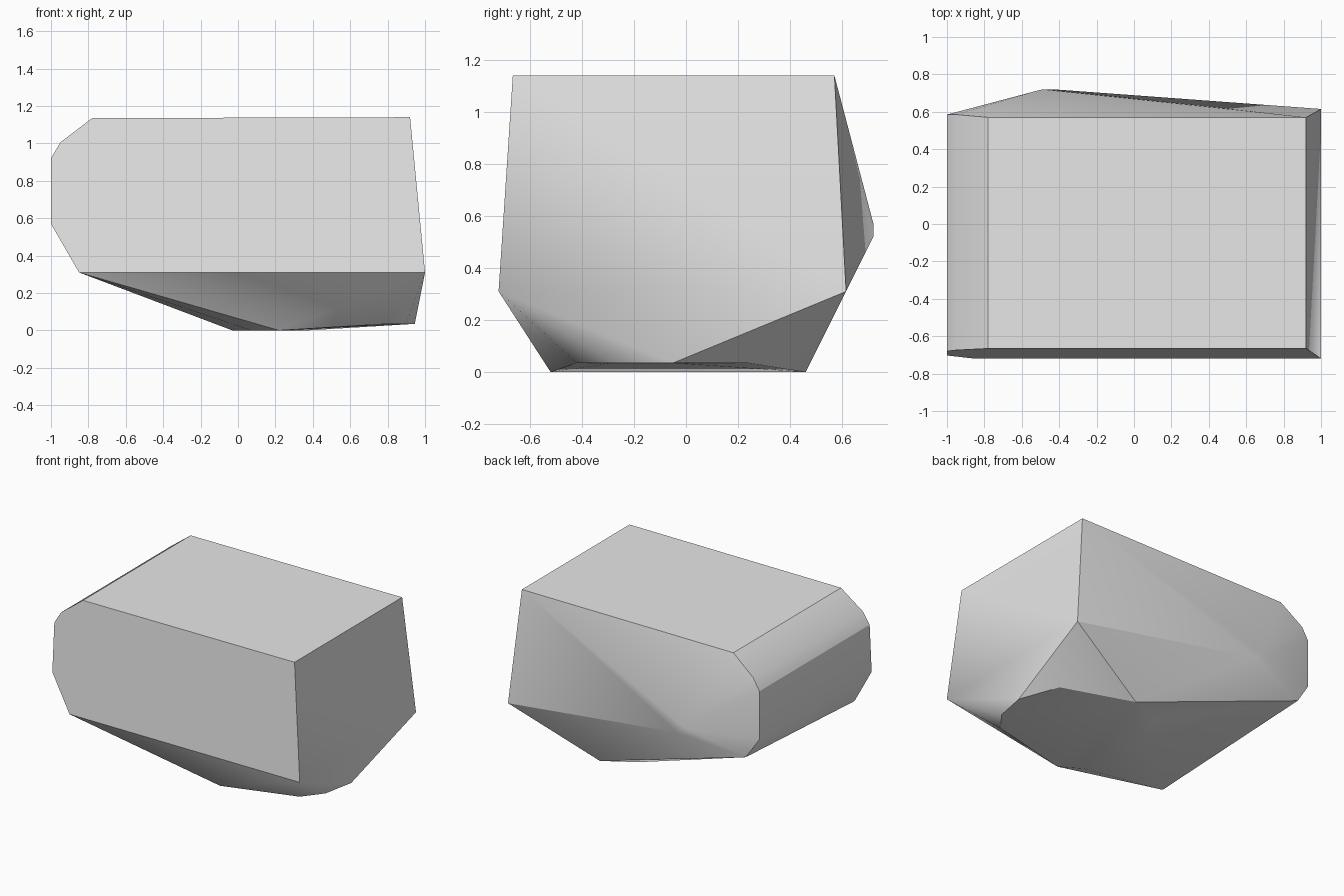
import bpy
import bmesh
import math

cube = bpy.data.objects.get("Cube")
if cube:
    bpy.data.objects.remove(cube, do_unlink=True)

# Side outline (x, z), shared by the flat front face and the back edge
TOP = [(-0.78, 1.135), (0.92, 1.14)]
ROUNDED_END = [(-0.95, 1.005), (-1.0, 0.92), (-1.0, 0.57)]


def front_y(z):
    return -0.72 + 0.066 * (z - 0.31)


points = [(x, front_y(z), z) for x, z in TOP + ROUNDED_END]
points += [(x, front_y(0.31), 0.31) for x in (-0.85, 1.0)]

# Back corners and the bulge on the back
points += [(x, 0.57, z) for x, z in TOP]
points += [(x, 0.585, z) for x, z in ROUNDED_END]
points += [(-0.9, 0.6, 0.42), (1.0, 0.615, 0.31)]
points += [(-0.49, 0.72, 0.57), (-0.43, 0.72, 0.52)]

# Flat resting patch, and the slightly raised rim on one side of it
points += [(x, y, 0.0) for x, y in (
    (0.22, -0.52), (0.07, -0.43), (-0.03, -0.1), (0.0, 0.1), (0.15, 0.33), (0.37, 0.46))]
points += [(x, y, 0.035) for x, y in (
    (0.79, -0.42), (0.9, -0.28), (0.945, -0.05), (0.84, 0.24))]

# Rock body: convex shell around the corners
bm = bmesh.new()
for p in points:
    bm.verts.new(p)
hull = bmesh.ops.convex_hull(bm, input=bm.verts[:])
loose = [v for v in bm.verts if not v.link_faces]
bmesh.ops.delete(bm, geom=loose, context='VERTS')
bmesh.ops.dissolve_limit(bm, angle_limit=math.radians(0.5),
                         verts=bm.verts[:], edges=bm.edges[:])
bmesh.ops.recalc_face_normals(bm, faces=bm.faces[:])
mesh = bpy.data.meshes.new("rock")
bm.to_mesh(mesh)
bm.free()
rock = bpy.data.objects.new("rock", mesh)
bpy.context.collection.objects.link(rock)

# Stone colour
stone = bpy.data.materials.new("stone_grey")
stone.use_nodes = True
colour = (0.8, 0.8, 0.8, 1.0)
stone.diffuse_color = colour
for node in stone.node_tree.nodes:
    if node.type == 'BSDF_PRINCIPLED':
        node.inputs["Base Color"].default_value = colour
mesh.materials.append(stone)

# Soft shading with crisp main edges
bpy.ops.object.select_all(action='DESELECT')
rock.select_set(True)
bpy.context.view_layer.objects.active = rock
bpy.ops.object.shade_smooth_by_angle(angle=math.radians(30))
